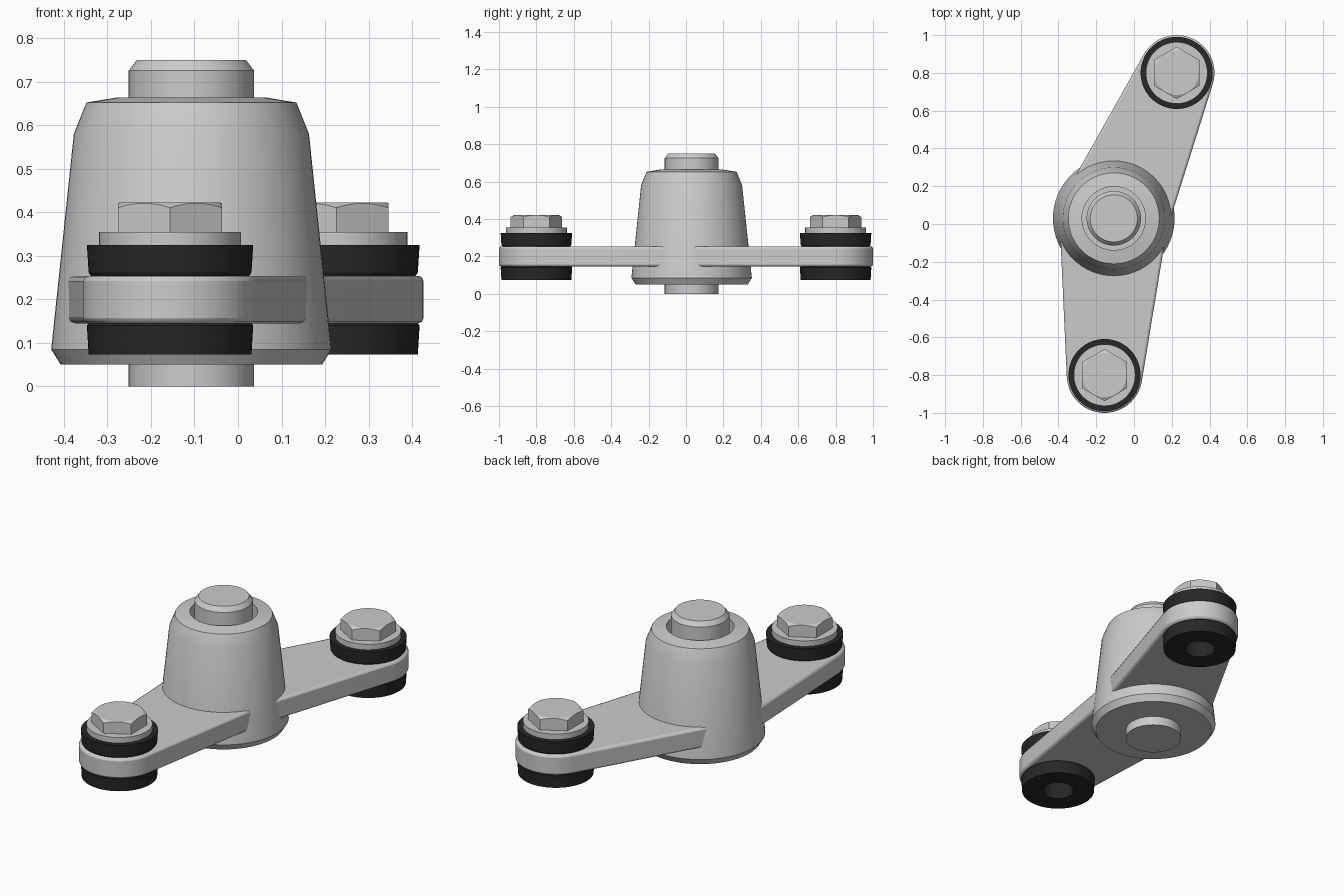
import bpy, bmesh
from math import sin, cos, pi, atan2, acos, hypot

if "Cube" in bpy.data.objects:
    bpy.data.objects.remove(bpy.data.objects["Cube"])

HUB = (-0.107, 0.03)
ENDS = {"front": (-0.156, -0.80), "rear": (0.226, 0.80)}

rubber = bpy.data.materials.new("black_rubber")
rubber.diffuse_color = (0.02, 0.02, 0.02, 1)
rubber.use_nodes = True
rubber.node_tree.nodes["Principled BSDF"].inputs["Base Color"].default_value = rubber.diffuse_color


def finish(bm, name, mat=None):
    bmesh.ops.remove_doubles(bm, verts=bm.verts, dist=1e-5)
    bmesh.ops.recalc_face_normals(bm, faces=bm.faces)
    me = bpy.data.meshes.new(name)
    bm.to_mesh(me)
    bm.free()
    ob = bpy.data.objects.new(name, me)
    bpy.context.collection.objects.link(ob)
    if mat:
        me.materials.append(mat)
    return ob


def smooth(ob, angle=0.5):
    bpy.ops.object.select_all(action='DESELECT')
    ob.select_set(True)
    bpy.context.view_layer.objects.active = ob
    bpy.ops.object.shade_smooth_by_angle(angle=angle)


def lathe(name, profile, centre, closed=False, mat=None, n=64, shade=True):
    """Spin an (r, z) profile about a vertical axis."""
    bm = bmesh.new()
    rings = [[bm.verts.new((centre[0] + r * cos(2 * pi * i / n),
                            centre[1] + r * sin(2 * pi * i / n), z))
              for i in range(n)] for r, z in profile]
    pairs = list(zip(rings, rings[1:]))
    if closed:
        pairs.append((rings[-1], rings[0]))
    for a, b in pairs:
        for i in range(n):
            j = (i + 1) % n
            bm.faces.new((a[i], a[j], b[j], b[i]))
    ob = finish(bm, name, mat)
    if shade:
        smooth(ob, 0.3)
    return ob


def prism(name, outline, z0, z1):
    bm = bmesh.new()
    face = bm.faces.new([bm.verts.new((x, y, z0)) for x, y in outline])
    ext = bmesh.ops.extrude_face_region(bm, geom=[face])
    for v in ext["geom"]:
        if isinstance(v, bmesh.types.BMVert):
            v.co.z = z1
    return finish(bm, name)


def arc(c, r, a0, a1, n):
    return [(c[0] + r * cos(a0 + (a1 - a0) * i / n),
             c[1] + r * sin(a0 + (a1 - a0) * i / n)) for i in range(n + 1)]


def boolean(ob, cutter, op):
    m = ob.modifiers.new("cut", 'BOOLEAN')
    m.object, m.operation, m.solver = cutter, op, 'EXACT'
    cutter.hide_render = True
    cutter.hide_set(True)


# Tapered hub with an annular recess around the pin
lathe("hub", [(0.14, 0.05), (0.30, 0.05), (0.322, 0.085), (0.27, 0.58),
              (0.241, 0.652), (0.168, 0.664), (0.168, 0.57), (0.14, 0.57)],
      HUB, closed=True)

# Centre pin
lathe("centre_pin", [(0, 0), (0.144, 0), (0.144, 0.725), (0.125, 0.75), (0, 0.75)], HUB)

for side, end in ENDS.items():
    # Arm tapering from the hub to a rounded end
    dx, dy = end[0] - HUB[0], end[1] - HUB[1]
    a, t = atan2(dy, dx), acos((0.287 - 0.20) / hypot(dx, dy))
    outline = (arc(end, 0.20, a - t, a + t, 32)
               + arc(HUB, 0.287, a + t, a + 2 * pi - t, 32))
    arm = prism(side + "_arm", outline, 0.145, 0.254)
    smooth(arm)
    bev = arm.modifiers.new("edge", 'BEVEL')
    bev.width, bev.segments = 0.012, 2
    hole = lathe(side + "_hole_cutter", [(0, 0), (0.1, 0), (0.1, 0.5), (0, 0.5)],
                 end, shade=False)
    boolean(arm, hole, 'DIFFERENCE')

    # Spool-shaped rubber bushing clamping the arm
    lathe(side + "_bushing",
          [(0.08, 0.073), (0.187, 0.073), (0.191, 0.14), (0.187, 0.145),
           (0.1, 0.145), (0.1, 0.254), (0.182, 0.254), (0.187, 0.262),
           (0.191, 0.325), (0.08, 0.325)], end, closed=True, mat=rubber)

    # Washer flange
    lathe(side + "_washer", [(0, 0.325), (0.163, 0.325), (0.163, 0.355), (0, 0.355)], end)

    # Hex bolt head with conical chamfer
    head = prism(side + "_bolt_head", arc(end, 0.138, pi / 2, pi / 2 + 5 * pi / 3, 5),
                 0.355, 0.43)
    cone = lathe(side + "_chamfer_cutter",
                 [(0, 0.30), (0.16, 0.30), (0.16, 0.398), (0.117, 0.422), (0, 0.422)],
                 end, shade=False)
    boolean(head, cone, 'INTERSECT')
